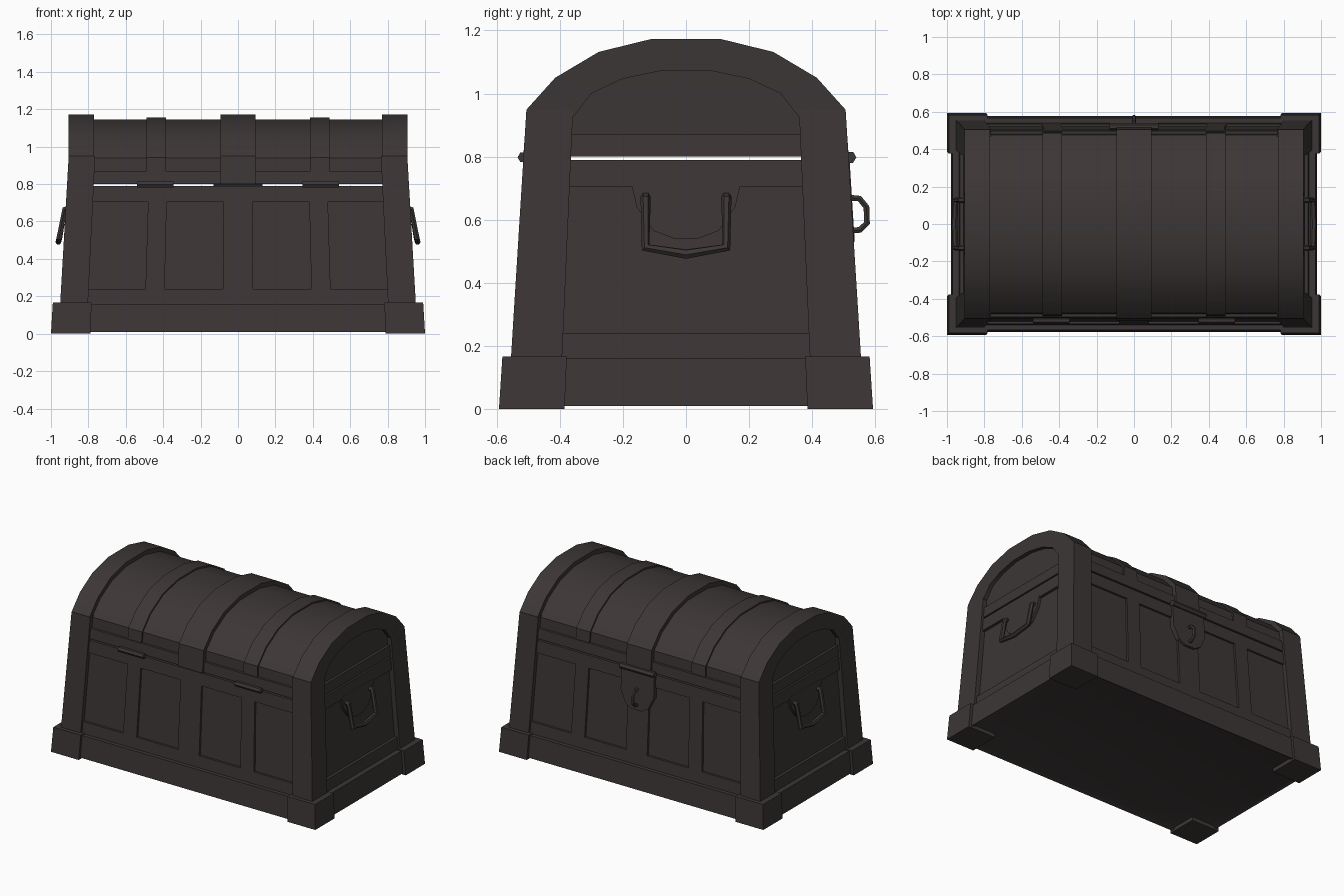
import bpy, bmesh, math
from mathutils import Vector

if "Cube" in bpy.data.objects:
    bpy.data.objects.remove(bpy.data.objects["Cube"])

mat = bpy.data.materials.new("dark brown")
mat.diffuse_color = (0.046, 0.037, 0.037, 1)
mat.use_nodes = True
mat.node_tree.nodes["Principled BSDF"].inputs["Base Color"].default_value = mat.diffuse_color


def tapered(v):
    """Lean of the chest walls, up to the spring of the lid."""
    z = min(v.z, 0.95)
    return Vector((v.x * (1 - 0.06 * z), v.y * (1 - 0.11 * z), v.z))


def prism(name, pts, axis, a, b, taper=True, inset=False):
    """Extrude a profile: (y, z) points along x, or (x, z) points along y."""
    bm = bmesh.new()
    rings = []
    for s in (a, b):
        co = [Vector((s, p, z)) if axis == 'x' else Vector((p, s, z)) for p, z in pts]
        rings.append([bm.verts.new(tapered(c) if taper else c) for c in co])
    n = len(pts)
    bm.faces.new(rings[0])
    bm.faces.new(rings[1][::-1])
    for i in range(n):
        j = (i + 1) % n
        bm.faces.new((rings[0][i], rings[0][j], rings[1][j], rings[1][i]))
    bmesh.ops.recalc_face_normals(bm, faces=bm.faces)
    if inset:
        low = min(bm.faces, key=lambda f: f.calc_center_median().z)
        bmesh.ops.inset_region(bm, faces=[low], thickness=0.05, depth=-0.015)
    me = bpy.data.meshes.new(name)
    bm.to_mesh(me)
    bm.free()
    ob = bpy.data.objects.new(name, me)
    bpy.context.collection.objects.link(ob)
    me.materials.append(mat)
    return ob


def box(name, x0, x1, y0, y1, z0, z1, **kw):
    return prism(name, [(y0, z0), (y1, z0), (y1, z1), (y0, z1)], 'x', x0, x1, **kw)


def tube(name, pts, r, res=1, closed=False):
    cu = bpy.data.curves.new(name, 'CURVE')
    cu.dimensions = '3D'
    cu.bevel_depth, cu.bevel_resolution, cu.use_fill_caps = r, res, True
    sp = cu.splines.new('POLY')
    sp.points.add(len(pts) - 1)
    for p, c in zip(sp.points, pts):
        p.co = (*c, 1)
    ob = bpy.data.objects.new(name, cu)
    bpy.context.collection.objects.link(ob)
    cu.materials.append(mat)
    bpy.ops.object.select_all(action='DESELECT')
    ob.select_set(True)
    bpy.context.view_layer.objects.active = ob
    bpy.ops.object.convert(target='MESH')


# Base plinth and body with framed panels
box("base", -0.98, 0.98, -0.577, 0.577, 0.01, 0.16, inset=True)
box("body_panels", -0.925, 0.925, -0.535, 0.535, 0.1, 0.79)
box("bottom_rail", -0.945, 0.945, -0.55, 0.55, 0.1, 0.24)
box("top_rail", -0.945, 0.945, -0.55, 0.55, 0.705, 0.79)
for x, w in ((-0.45, 0.052), (0, 0.082), (0.45, 0.052)):
    box("body_stile", x - w, x + w, -0.55, 0.55, 0.2, 0.75)

# Corner feet and posts
for sx in (-1, 1):
    for sy in (-1, 1):
        box("corner_foot", sx * 0.79, sx * 1.0, sy * 0.385, sy * 0.593, 0, 0.167)
        box("corner_post", sx * 0.81, sx * 0.96, sy * 0.40, sy * 0.565, 0.1, 0.95)

# Arched lid
half = [(0.505, 0.95), (0.415, 1.05), (0.277, 1.132), (0.11, 1.173)]


def mirrored(pts):
    return pts + [(-y, z) for y, z in reversed(pts)]


def arch(d, bottom):
    pts = [(bottom[0], bottom[1])] + [
        (y * (1 - d / 0.505), 0.8 + (z - 0.8) * (1 - d / 0.37)) for y, z in half]
    return mirrored(pts)


prism("lid", arch(0.028, (0.485, 0.80)), 'x', -0.878, 0.878, taper=False)
box("lid_rail", -0.945, 0.945, -0.55, 0.55, 0.80, 0.87)
prism("middle_band", arch(0, (0.516, 0.80)), 'x', -0.093, 0.093, taper=False)
inner = mirrored([(0.358, 0.925), (0.30, 1.0), (0.20, 1.047), (0.075, 1.073)])
for sx in (-1, 1):
    prism("narrow_band", arch(0.018, (0.492, 0.87)), 'x', sx * 0.385, sx * 0.49, taper=False)
    prism("end_arch", mirrored(half) + inner[::-1], 'x', sx * 0.769, sx * 0.905, taper=False)

# Side handles with backing plates
plate = mirrored([(0.19, 0.72), (0.168, 0.64), (0.11, 0.565), (0.04, 0.54)])
for sx in (-1, 1):
    prism("handle_plate", plate, 'x', sx * 0.90, sx * 0.946)
    tube("handle", [(sx * x, y, z) for x, y, z in (
        (0.905, -0.128, 0.672), (0.927, -0.128, 0.665), (0.955, -0.128, 0.512), (0.96, 0, 0.491),
        (0.955, 0.128, 0.512), (0.927, 0.128, 0.665), (0.905, 0.128, 0.672))], 0.016)

# Hinges on the front, lock on the back
for x in (-0.442, 0.442):
    tube("hinge", [(x - 0.097, -0.516, 0.798), (x + 0.097, -0.516, 0.798)], 0.018)
tube("lock_pin", [(-0.13, 0.52, 0.798), (0.13, 0.52, 0.798)], 0.02)
prism("lock_plate", mirrored([(0.13, 0.79), (0.13, 0.64), (0.09, 0.56), (0.04, 0.53)]),
      'y', 0.52, 0.568)
tube("lock_staple", [(0, 0.515, 0.67), (0, 0.55, 0.667), (0, 0.572, 0.64), (0, 0.574, 0.59),
                     (0, 0.552, 0.568), (0, 0.52, 0.565)], 0.011)

# Smooth the curved lid and tubes, keep edges sharp
bpy.ops.object.select_all(action='SELECT')
bpy.context.view_layer.objects.active = bpy.context.selected_objects[0]
bpy.ops.object.shade_smooth_by_angle(angle=math.radians(30))
